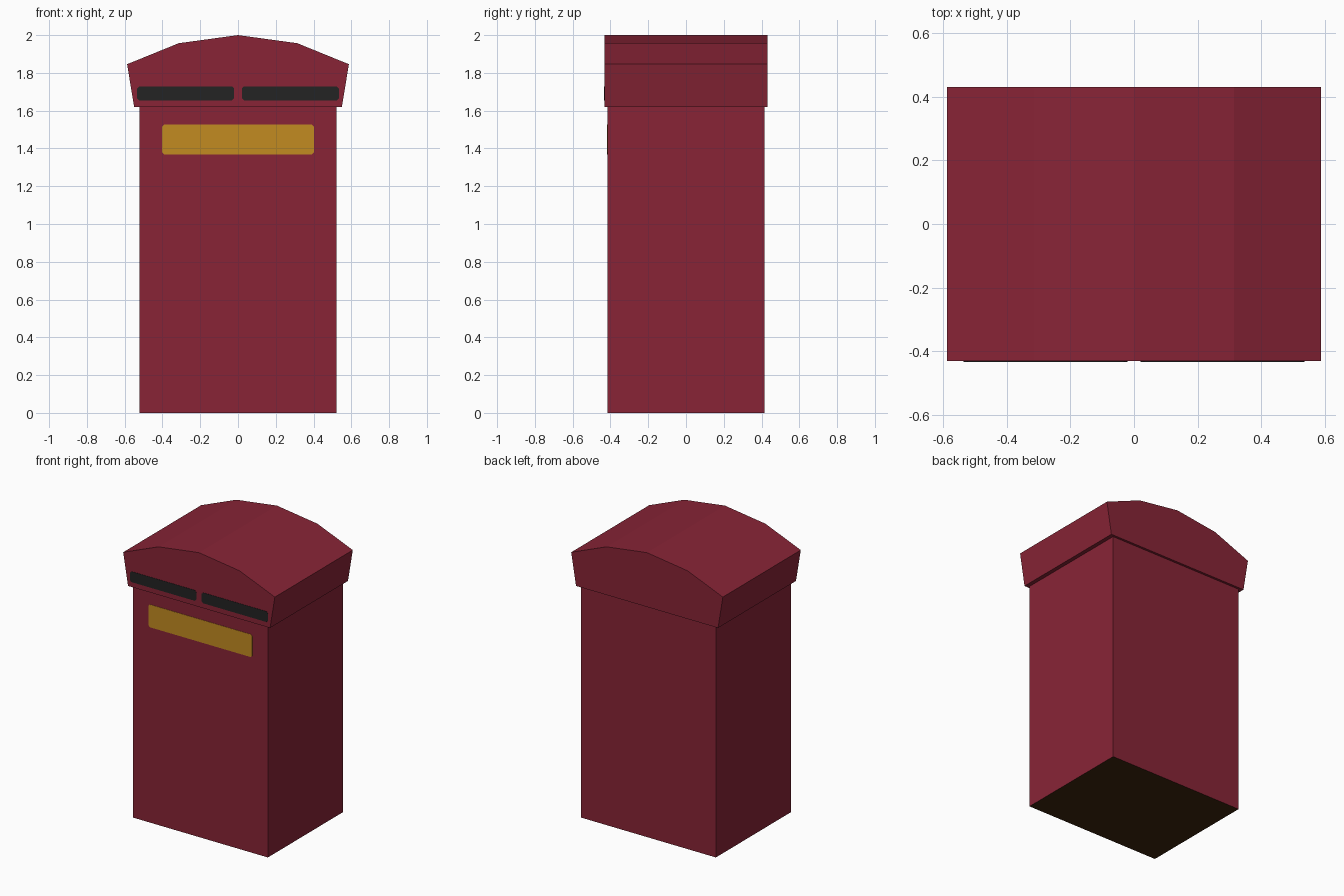
import bpy, bmesh

if "Cube" in bpy.data.objects:
    bpy.data.objects.remove(bpy.data.objects["Cube"])


def material(name, rgb):
    def lin(c):
        c /= 255
        return c / 12.92 if c <= 0.04045 else ((c + 0.055) / 1.055) ** 2.4
    m = bpy.data.materials.new(name)
    m.diffuse_color = (*[lin(c) for c in rgb], 1)
    m.use_nodes = True
    m.node_tree.nodes["Principled BSDF"].inputs["Base Color"].default_value = m.diffuse_color
    return m


RED = material("dark red", (136, 36, 54))
GOLD = material("gold", (194, 139, 33))
BLACK = material("slot black", (35, 35, 35))
BROWN = material("base brown", (62, 36, 14))


def extrude_profile(name, profile, y0, y1, mats):
    """Extrude an (x, z) outline from y0 to y1."""
    bm = bmesh.new()
    face = bm.faces.new([bm.verts.new((x, y0, z)) for x, z in profile])
    ext = bmesh.ops.extrude_face_region(bm, geom=[face], use_keep_orig=True)
    verts = [g for g in ext["geom"] if isinstance(g, bmesh.types.BMVert)]
    bmesh.ops.translate(bm, verts=verts, vec=(0, y1 - y0, 0))
    bmesh.ops.recalc_face_normals(bm, faces=bm.faces)
    me = bpy.data.meshes.new(name)
    bm.to_mesh(me)
    bm.free()
    for m in mats:
        me.materials.append(m)
    ob = bpy.data.objects.new(name, me)
    bpy.context.collection.objects.link(ob)
    return ob


def plate(name, x0, x1, z0, z1, y, mat, c=0.012):
    """Thin painted plate with clipped corners on a front face."""
    outline = [(x0 + c, z0), (x1 - c, z0), (x1, z0 + c), (x1, z1 - c),
               (x1 - c, z1), (x0 + c, z1), (x0, z1 - c), (x0, z0 + c)]
    return extrude_profile(name, outline, y - 0.002, y + 0.001, [mat])


# Box body with a brown underside
W, D, H = 0.522, 0.415, 1.62
body = extrude_profile("body", [(-W, 0), (W, 0), (W, H), (-W, H)], -D, D, [RED, BROWN])
for p in body.data.polygons:
    p.material_index = 1 if p.normal.z < -0.5 else 0

# Flared cap with a faceted arched roof, mirrored about x = 0
CAP_D = 0.431
right = [(0.55, H), (0.587, 1.846), (0.314, 1.957)]
cap_outline = right + [(0, 2.0)] + [(-x, z) for x, z in reversed(right)]
extrude_profile("cap", cap_outline, -CAP_D, CAP_D, [RED])

# Two posting slots on the cap and a label panel on the body
plate("left_slot", -0.535, -0.02, 1.655, 1.729, -CAP_D, BLACK)
plate("right_slot", 0.02, 0.535, 1.655, 1.729, -CAP_D, BLACK)
plate("label_panel", -0.402, 0.402, 1.368, 1.527, -D, GOLD)
